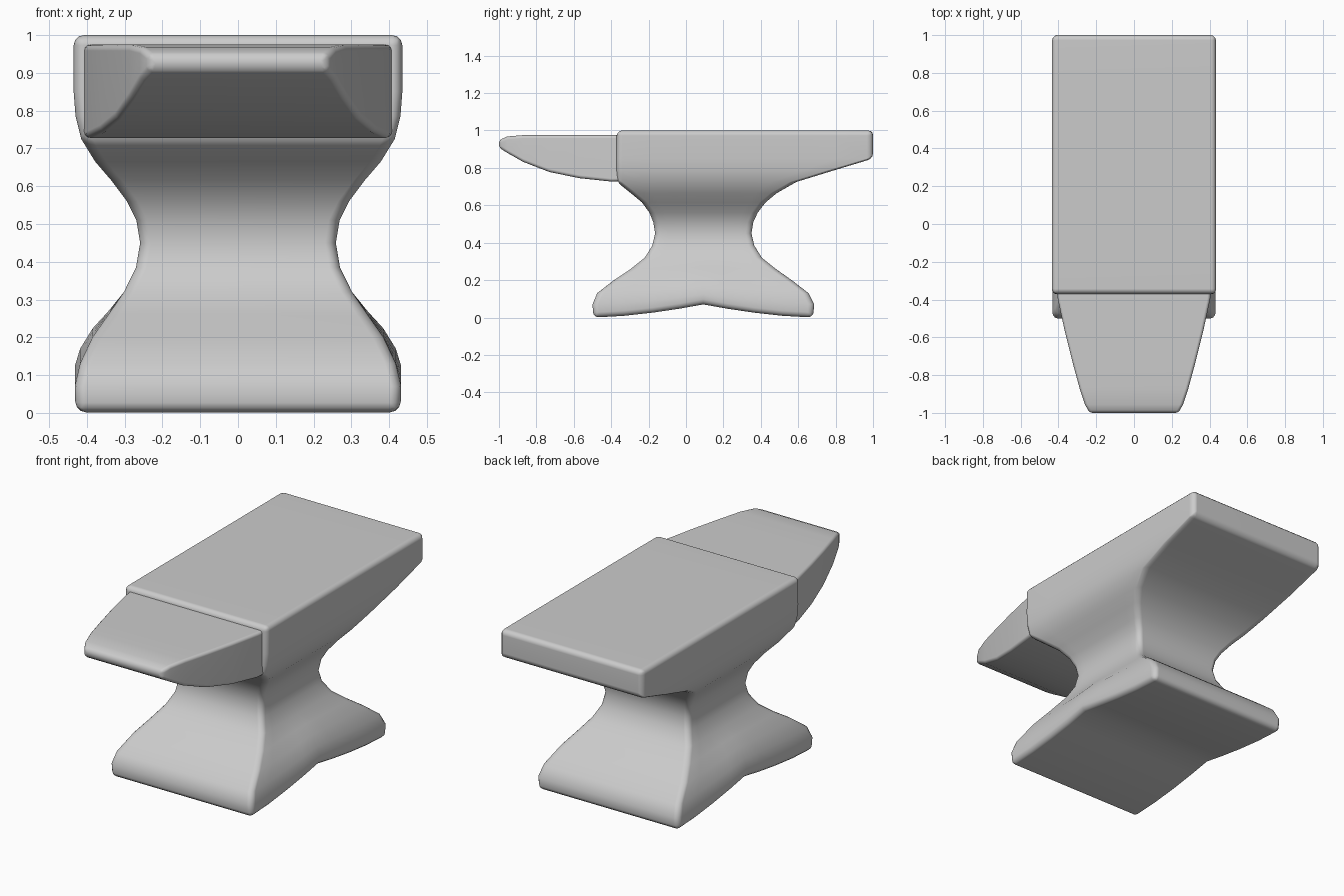
import bpy

if "Cube" in bpy.data.objects:
    bpy.data.objects.remove(bpy.data.objects["Cube"])

T = [0, 0.14, 0.27, 0.39, 0.5, 0.61, 0.73, 0.86, 1]


def make(name, verts, faces, bevel):
    """Mesh object with smooth shading and small rounded edges."""
    mesh = bpy.data.meshes.new(name)
    mesh.from_pydata(verts, [], faces)
    mesh.validate()
    ob = bpy.data.objects.new(name, mesh)
    bpy.context.collection.objects.link(ob)
    bpy.ops.object.select_all(action='DESELECT')
    ob.select_set(True)
    bpy.context.view_layer.objects.active = ob
    bpy.ops.object.mode_set(mode='EDIT')
    bpy.ops.mesh.select_all(action='SELECT')
    bpy.ops.mesh.normals_make_consistent(inside=False)
    bpy.ops.object.mode_set(mode='OBJECT')
    for p in mesh.polygons:
        p.use_smooth = True
    b = ob.modifiers.new("rounded_edges", 'BEVEL')
    b.width, b.segments = bevel, 3
    b.limit_method, b.angle_limit = 'ANGLE', 0.75
    w = ob.modifiers.new("weighted_normals", 'WEIGHTED_NORMAL')
    w.keep_sharp = False
    return ob


def loft(rings):
    """Skin equal-length rings and close both ends with cross strips."""
    n = len(rings[0])
    verts = [v for r in rings for v in r]
    faces = []
    for k in range(len(rings) - 1):
        for i in range(n):
            j = (i + 1) % n
            faces.append((k*n + i, k*n + j, (k+1)*n + j, (k+1)*n + i))
    for base in (0, (len(rings) - 1) * n):
        for i in range(n // 2 - 1):
            faces.append((base + i, base + i + 1,
                          base + n - 2 - i, base + n - 1 - i))
    return verts, faces


# Body: height, front y, back y, half width
rows = [(0.0, -.495, .68, .43), (.07, -.50, .685, .432), (.13, -.475, .655, .418),
        (.20, -.385, .565, .385), (.26, -.295, .48, .343), (.32, -.22, .405, .302),
        (.385, -.18, .365, .27), (.45, -.165, .35, .259), (.51, -.175, .36, .269),
        (.56, -.195, .383, .294), (.615, -.235, .425, .335), (.665, -.295, .485, .378),
        (.725, -.37, .59, .415), (.785, -.372, .785, .43), (.85, -.372, 1.0, .435),
        (1.0, -.37, 1.0, .435)]


def arch(t, z):
    # Hollow under the foot, fading out up the waist
    return 0.07 * (1 - abs(2*t - 1)) ** 1.6 * max(0, 1 - z / 0.3)


rings = []
for z, y0, y1, w in rows:
    left = [(-w, y0 + t*(y1 - y0), z + arch(t, z)) for t in T]
    rings.append(left + [(-x, y, h) for x, y, h in reversed(left)])
make("anvil_body", *loft(rings), 0.027)

# Horn: y, underside z, top z, half width
stations = [(-.30, .73, .975, .415), (-.40, .727, .975, .403), (-.57, .745, .975, .366),
            (-.73, .778, .975, .326), (-.87, .832, .975, .288), (-.955, .88, .968, .26),
            (-1.0, .908, .948, .235)]
make("horn", *loft([[(-w, y, lo), (-w, y, hi), (w, y, hi), (w, y, lo)]
                    for y, lo, hi, w in stations]), 0.016)
